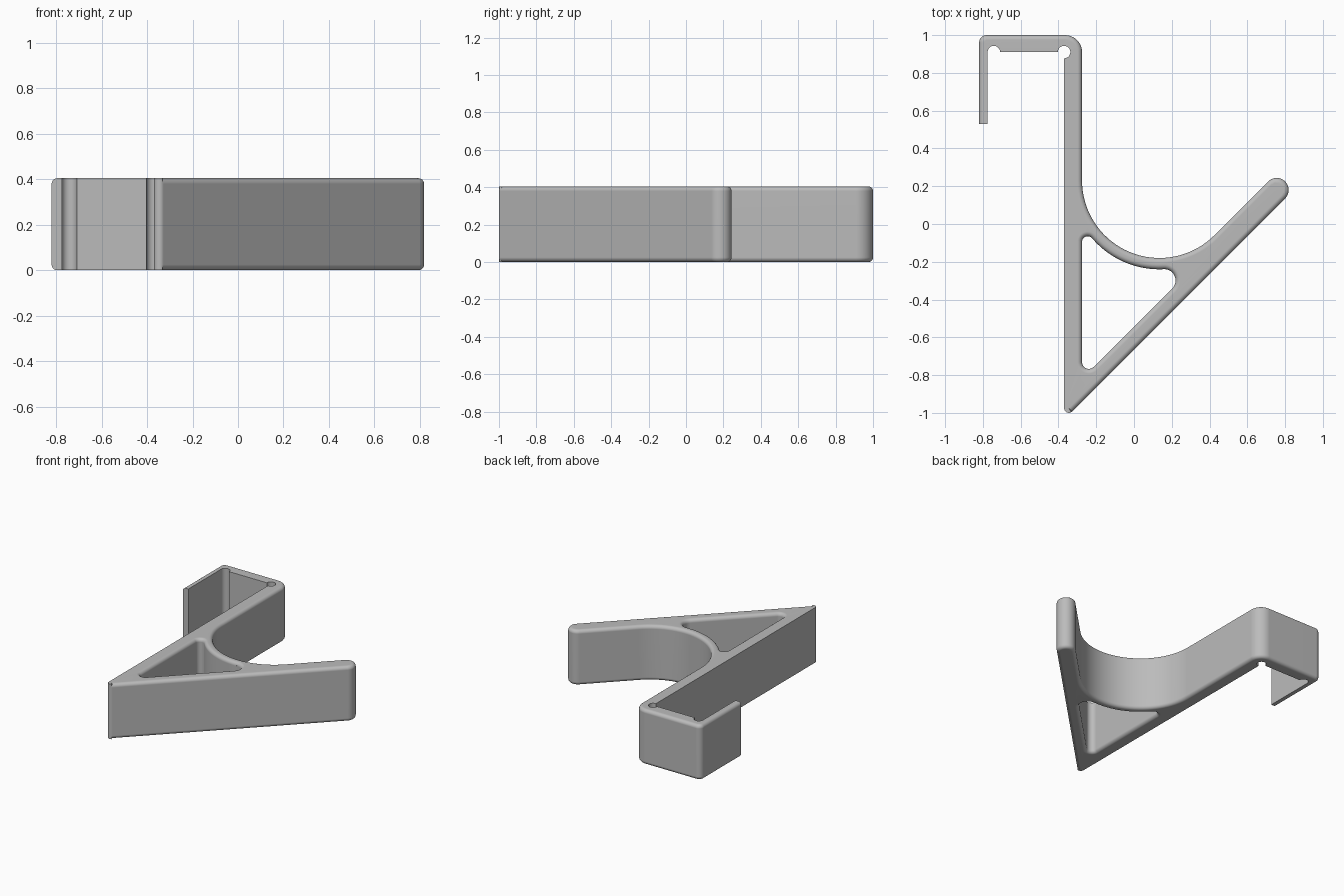
import bpy, bmesh
from math import sin, cos, pi, radians, ceil

cube = bpy.data.objects.get("Cube")
if cube:
    bpy.data.objects.remove(cube)

HEIGHT, ROUND, STEPS = 0.405, 0.025, 6

# Outlines as arcs: centre x, centre y, radius, start angle, end angle, rounded rim
TIP = (-0.345, -0.975, 0.025)
outer = [
    (*TIP, 180, 300, False),                    # lower tip
    (*TIP, 315, 315, True),
    (0.755, 0.18, 0.064, -45, 135, True),       # arm end
    (0.135, 0.23, 0.41, 315, 180, True),        # cradle
    (-0.365, 0.91, 0.09, 0, 90, True),          # clip outer corners
    (-0.78, 0.96, 0.04, 90, 180, True),
    (-0.82, 0.53, 0, 180, 180, True),           # clip lip
    (-0.775, 0.53, 0, 0, 0, False),
    (-0.742, 0.91, 0.033, 180, 0, False),       # relief notches
    (-0.37, 0.91, 0.033, 180, -90, False),
]
hole = [
    (-0.245, -0.095, 0.03, 180, 40.5, True),
    (0.135, 0.23, 0.47, 220.5, 272.7, True),
    (0.16, -0.299, 0.06, 92.7, -45, True),
    (-0.239, -0.731, 0.036, -45, -180, True),
]


def outline(arcs, inset):
    """Points of an outline, with its rounded rims moved into the solid."""
    points = []
    for cx, cy, r, a0, a1, soft in arcs:
        if soft:
            r += inset if a1 < a0 else -inset
        n = ceil(abs(a1 - a0) / (4 if abs(r) > 0.2 else 10))
        for i in range(n + 1):
            a = radians(a0 + (a1 - a0) * i / max(n, 1))
            points.append((cx + r * cos(a), cy + r * sin(a)))
    return points


# Rounded rim section, mirrored from bottom to top
rim = []
for k in range(STEPS + 1):
    t = pi / 2 * k / STEPS
    rim.append((ROUND * (1 - sin(t)), ROUND * (1 - cos(t))))
section = rim + [(inset, HEIGHT - z) for inset, z in reversed(rim)]

bm = bmesh.new()
caps = {0: [], len(section) - 1: []}
for arcs in (outer, hole):
    rings = [[bm.verts.new((x, y, z)) for x, y in outline(arcs, inset)]
             for inset, z in section]
    count = len(rings[0])
    for low, high in zip(rings, rings[1:]):
        for i in range(count):
            j = (i + 1) % count
            bm.faces.new((low[i], low[j], high[j], high[i]))
    for level in caps:
        ring = rings[level]
        caps[level] += [bm.edges.get((ring[i - 1], ring[i])) for i in range(count)]

# Flat bottom and top with the triangular opening
for level, edges in caps.items():
    bmesh.ops.triangle_fill(bm, use_beauty=True, use_dissolve=False, edges=edges,
                            normal=(0, 0, 1 if level else -1))
bmesh.ops.recalc_face_normals(bm, faces=bm.faces)

mesh = bpy.data.meshes.new("hook_body")
bm.to_mesh(mesh)
bm.free()
hook = bpy.data.objects.new("hook_body", mesh)
bpy.context.collection.objects.link(hook)

grey = bpy.data.materials.new("light_grey")
grey.use_nodes = True
color = (0.5, 0.5, 0.5, 1)
grey.diffuse_color = color
grey.node_tree.nodes["Principled BSDF"].inputs["Base Color"].default_value = color
mesh.materials.append(grey)

# Smooth rims with flat caps
bpy.ops.object.select_all(action='DESELECT')
hook.select_set(True)
bpy.context.view_layer.objects.active = hook
bpy.ops.object.shade_smooth_by_angle(angle=radians(30))
normals = hook.modifiers.new("flat_caps", 'WEIGHTED_NORMAL')
normals.keep_sharp = True
